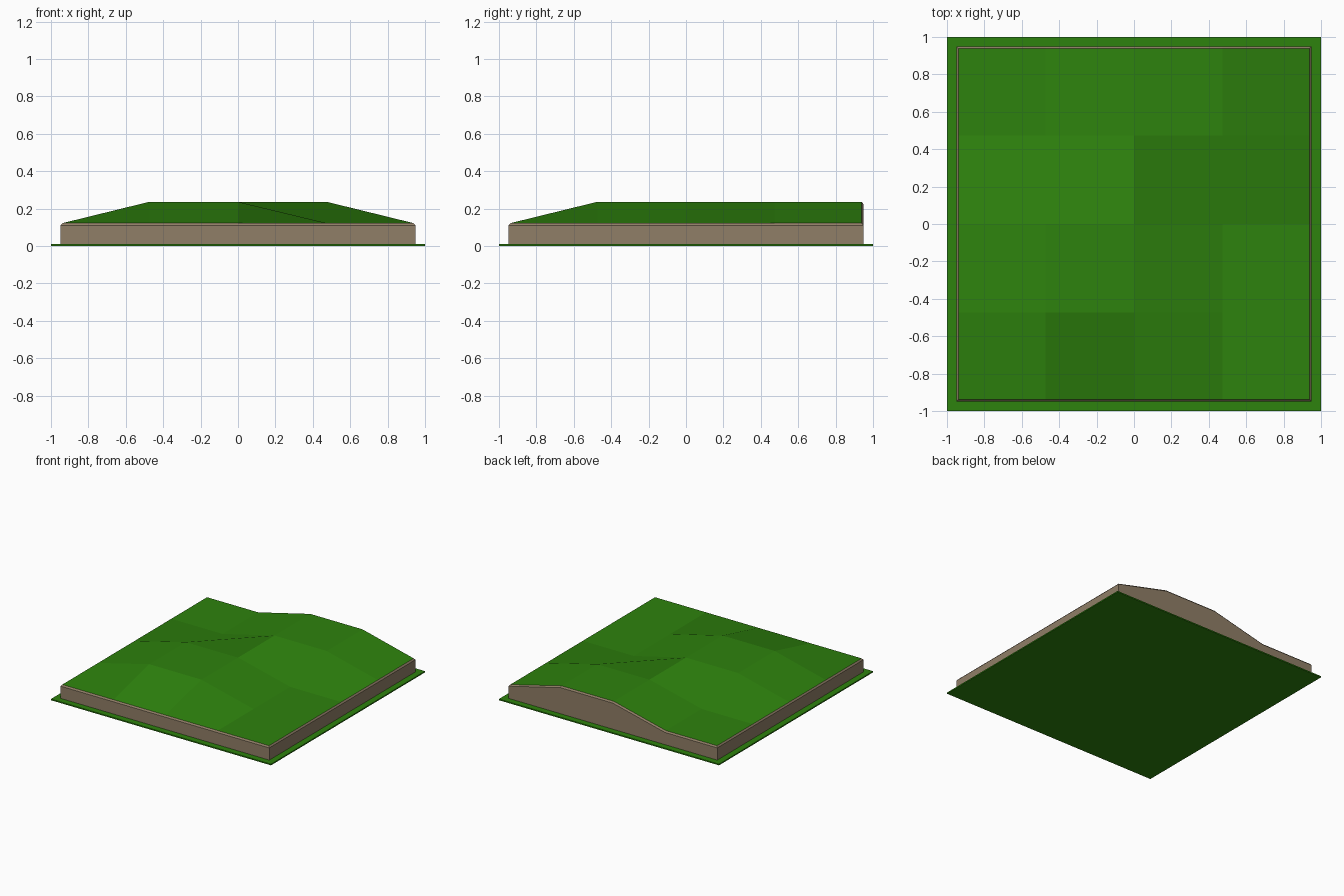
import bpy, bmesh

if "Cube" in bpy.data.objects:
    bpy.data.objects.remove(bpy.data.objects["Cube"])

def material(name, rgb):
    m = bpy.data.materials.new(name)
    m.diffuse_color = (*rgb, 1)
    m.use_nodes = True
    m.node_tree.nodes["Principled BSDF"].inputs["Base Color"].default_value = m.diffuse_color
    return m

grass = material("grass green", (0.027, 0.225, 0.004))
earth = material("earth brown", (0.28, 0.21, 0.135))

def finish(bm, name, mats):
    bmesh.ops.recalc_face_normals(bm, faces=bm.faces[:])
    me = bpy.data.meshes.new(name)
    bm.to_mesh(me)
    bm.free()
    for m in mats:
        me.materials.append(m)
    ob = bpy.data.objects.new(name, me)
    bpy.context.collection.objects.link(ob)

# Thin square lawn plate
bm = bmesh.new()
bmesh.ops.create_cube(bm, size=1)
for v in bm.verts:
    v.co = (v.co.x * 2, v.co.y * 2, (v.co.z + 0.5) * 0.01)
finish(bm, "lawn_plate", [grass])

# Raised terrain block: rows run front to back, 1 marks a raised point
RAISED = ["00000", "01100", "01100", "00110", "00110"]
HALF, BEVEL, LOW, RISE = 0.949, 0.01, 0.12, 0.114
bm = bmesh.new()

def level(i, j):
    return LOW + RISE * int(RAISED[j][i])

# Grass top, kept as flat-shaded quads
top = [[None] * 5 for _ in range(5)]
for j in range(5):
    for i in range(5):
        inner = HALF - BEVEL
        x, y = (max(-inner, min(inner, (k - 2) * HALF / 2)) for k in (i, j))
        top[j][i] = bm.verts.new((x, y, level(i, j) + 0.002))
for j in range(4):
    for i in range(4):
        bm.faces.new((top[j][i], top[j][i + 1], top[j + 1][i + 1], top[j + 1][i]))

# Earth rim, sides and floor follow the border of the grid
border = ([(i, 0) for i in range(4)] + [(4, j) for j in range(4)]
          + [(i, 4) for i in range(4, 0, -1)] + [(0, j) for j in range(4, 0, -1)])
rings = [[top[j][i] for i, j in border]]
for on_floor in (False, True):
    rings.append([bm.verts.new(((i - 2) * HALF / 2, (j - 2) * HALF / 2,
                                0.005 if on_floor else level(i, j) - BEVEL))
                  for i, j in border])
n = len(border)
for a, b in zip(rings, rings[1:]):
    for k in range(n):
        f = bm.faces.new((a[k], b[k], b[(k + 1) % n], a[(k + 1) % n]))
        f.material_index = 1
bm.faces.new(rings[-1]).material_index = 1
finish(bm, "terrain_block", [grass, earth])
